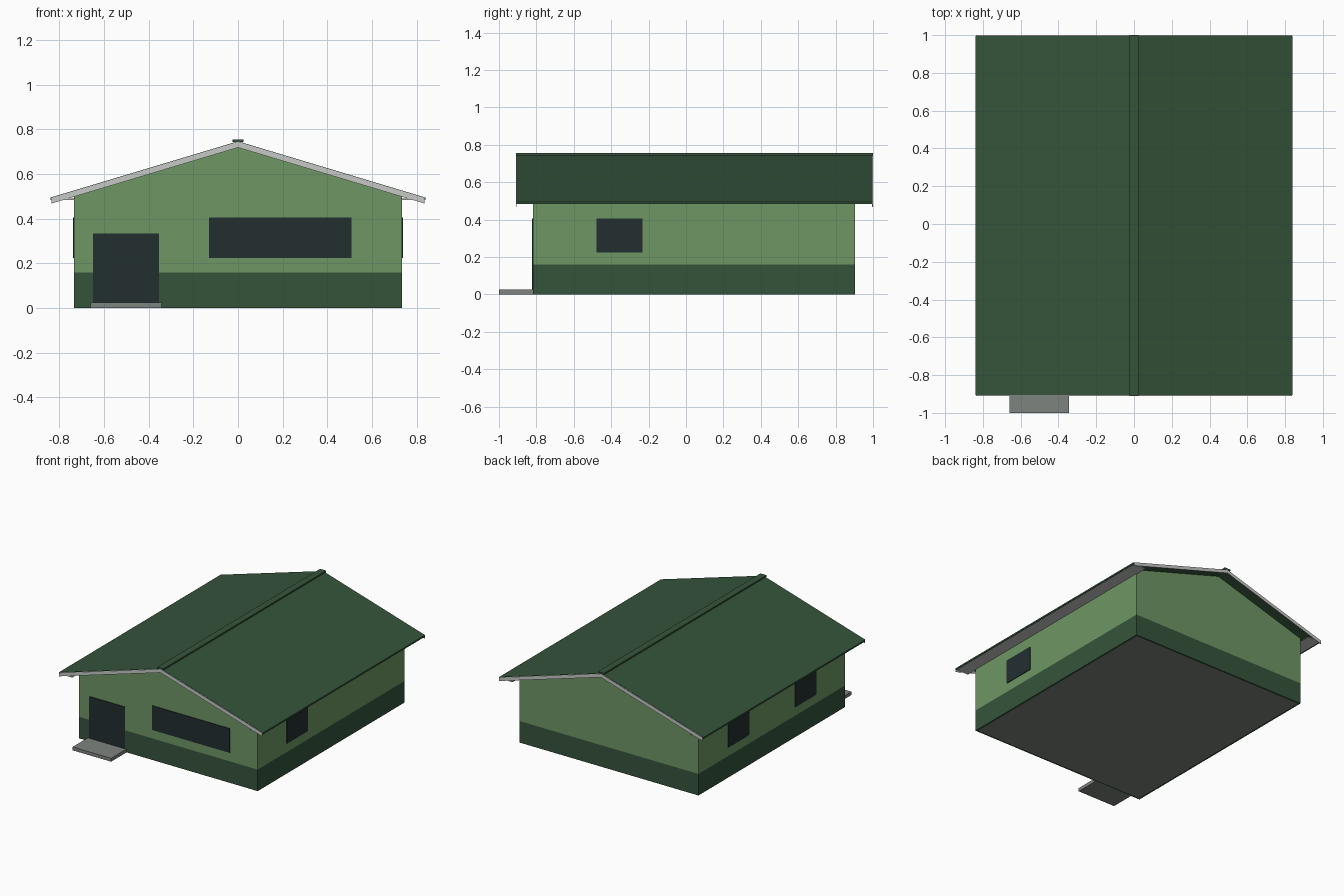
import bpy
import bmesh

cube = bpy.data.objects.get("Cube")
if cube:
    bpy.data.objects.remove(cube, do_unlink=True)


def material(name, rgb):
    """Flat material from 8-bit sRGB values, stored as linear."""
    lin = [((c / 255 + 0.055) / 1.055) ** 2.4 for c in rgb]
    mat = bpy.data.materials.new(name)
    mat.use_nodes = True
    mat.diffuse_color = (*lin, 1)
    bsdf = mat.node_tree.nodes["Principled BSDF"]
    bsdf.inputs["Base Color"].default_value = (*lin, 1)
    bsdf.inputs["Roughness"].default_value = 0.9
    return mat


LIGHT_GREEN = material("light green walls", (110, 150, 100))
DARK_GREEN = material("dark green", (53, 84, 59))
GLASS = material("dark glass", (35, 46, 48))
TRIM = material("pale grey trim", (198, 201, 198))
CONCRETE = material("concrete", (126, 131, 126))


def prism(name, profile, y0, y1, *mats):
    """Extrude an (x, z) profile from y0 to y1."""
    bm = bmesh.new()
    face = bm.faces.new([bm.verts.new((x, y0, z)) for x, z in profile])
    ext = bmesh.ops.extrude_face_region(bm, geom=[face], use_keep_orig=True)
    verts = [v for v in ext["geom"] if isinstance(v, bmesh.types.BMVert)]
    bmesh.ops.translate(bm, verts=verts, vec=(0, y1 - y0, 0))
    bmesh.ops.recalc_face_normals(bm, faces=bm.faces)
    mesh = bpy.data.meshes.new(name)
    bm.to_mesh(mesh)
    bm.free()
    for mat in mats:
        mesh.materials.append(mat)
    obj = bpy.data.objects.new(name, mesh)
    bpy.context.collection.objects.link(obj)
    return obj


def box(name, xs, ys, zs, mat):
    (x0, x1), (z0, z1) = xs, zs
    return prism(name, [(x0, z0), (x1, z0), (x1, z1), (x0, z1)], *ys, mat)


def chevron(name, half, top, thick, ys, mat):
    """Folded strip following the roof pitch."""
    eave = top - PITCH * half
    profile = [(-half, eave), (0, top), (half, eave),
               (half, eave - thick), (0, top - thick), (-half, eave - thick)]
    return prism(name, profile, *ys, mat)


PITCH = 0.3
WALL_X, FRONT, BACK = 0.735, -0.818, 0.903
ROOF_FRONT, ROOF_BACK = -0.91, 1.0
RIDGE = 0.747
BAND = 0.16
PLATE = 0.005

# Walls with gables, painted dark below the band line, slab inset underneath
top = RIDGE - 0.01
shoulder = top - PITCH * WALL_X
walls = prism("walls", [(-WALL_X, 0), (WALL_X, 0), (WALL_X, shoulder),
                        (0, top), (-WALL_X, shoulder)],
              FRONT, BACK, LIGHT_GREEN, DARK_GREEN, CONCRETE)
bm = bmesh.new()
bm.from_mesh(walls.data)
bmesh.ops.bisect_plane(bm, geom=bm.verts[:] + bm.edges[:] + bm.faces[:],
                       plane_co=(0, 0, BAND), plane_no=(0, 0, 1))
for f in bm.faces:
    f.material_index = int(f.calc_center_median().z < BAND)
bottom = min(bm.faces, key=lambda f: f.calc_center_median().z)
bmesh.ops.inset_region(bm, faces=[bottom], thickness=0.02)
bottom.material_index = 2
bm.to_mesh(walls.data)
bm.free()

# Roof sheet, barge boards and ridge cap
chevron("roof", 0.84, RIDGE, 0.012, (ROOF_FRONT + PLATE, ROOF_BACK - PLATE), DARK_GREEN)
for side, y in (("front", ROOF_FRONT), ("back", ROOF_BACK - PLATE)):
    chevron(side + "_barge_board", 0.836, RIDGE - 0.002, 0.026, (y, y + PLATE), TRIM)
box("ridge_cap", (-0.025, 0.025), (ROOF_FRONT, ROOF_BACK), (0.744, 0.755), DARK_GREEN)

# Soffits under the side eaves
for side, s in (("left", 1), ("right", -1)):
    box(side + "_soffit", sorted((s * 0.73, s * 0.83)),
        (ROOF_FRONT + PLATE, ROOF_BACK - PLATE), (0.485, 0.49), TRIM)

# Door, step and front window
box("door", (-0.65, -0.355), (FRONT - PLATE, FRONT), (0.02, 0.335), GLASS)
box("front_step", (-0.66, -0.343), (-1.0, FRONT), (0, 0.025), CONCRETE)
WINDOW_Z = (0.225, 0.405)
box("front_window", (-0.13, 0.508), (FRONT - PLATE, FRONT), WINDOW_Z, GLASS)

# Side windows
for name, s, ys in (("left_window", 1, (-0.478, -0.232)),
                    ("right_front_window", -1, (-0.478, -0.232)),
                    ("right_back_window", -1, (0.31, 0.555))):
    box(name, sorted((s * WALL_X, s * (WALL_X + PLATE))), ys, WINDOW_Z, GLASS)
